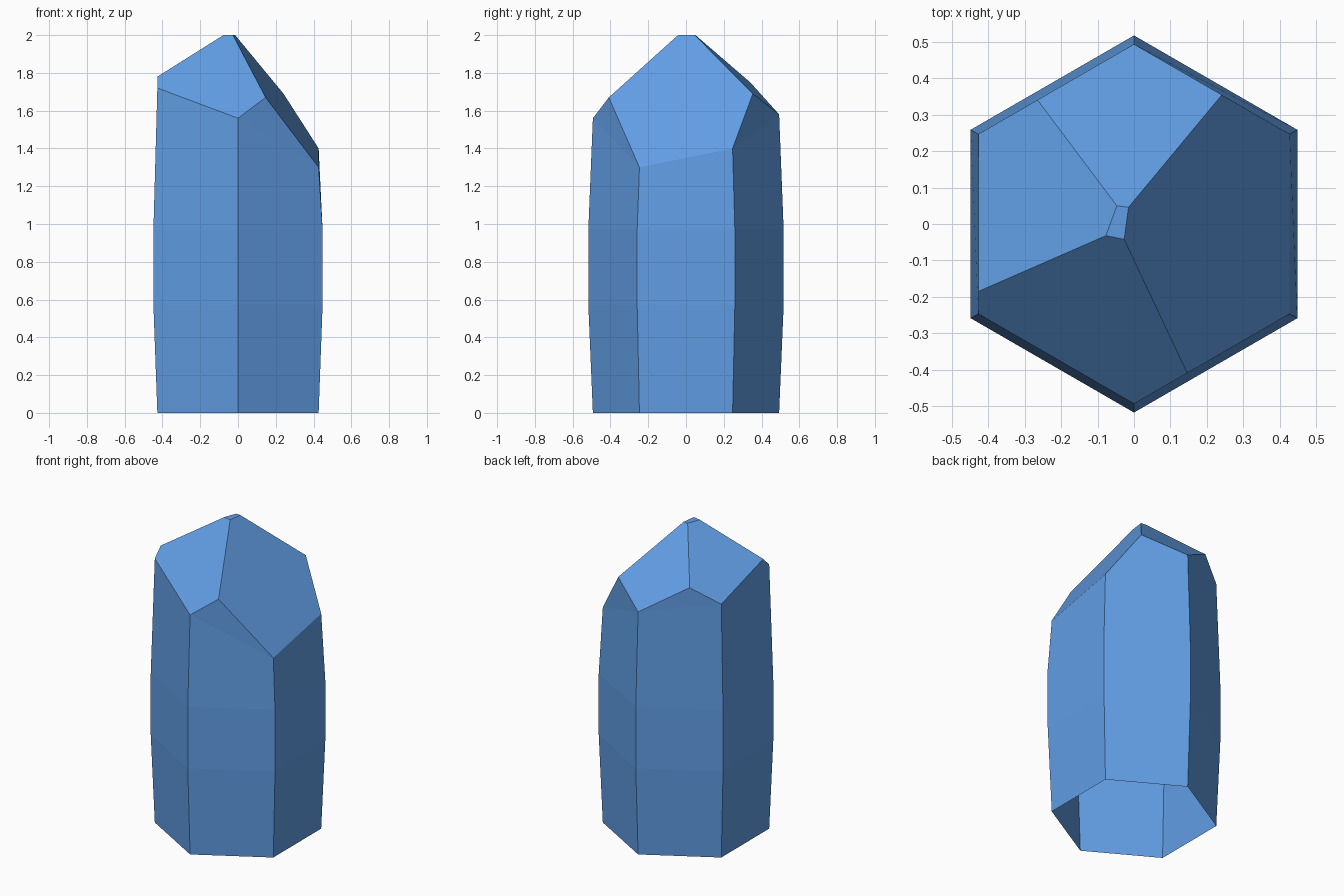
import bpy
import bmesh
from math import radians, cos, sin
from mathutils import Vector

SIDES = 6
END_RADIUS = 0.493
BELLY_RADIUS = 0.517

cube = bpy.data.objects.get("Cube")
if cube:
    bpy.data.objects.remove(cube, do_unlink=True)


def corner(index, radius, z):
    """Corner of the hexagonal section, counted from the front."""
    angle = radians(-90 + 360 / SIDES * index)
    return Vector((radius * cos(angle), radius * sin(angle), z))


def on_rim(position, z):
    """Point on the upper rim; fractions lie between two corners."""
    start = int(position)
    a = corner(start, END_RADIUS, z)
    b = corner(start + 1, END_RADIUS, z)
    return a.lerp(b, position - start)


bm = bmesh.new()

# Barrel sections, open at the foot
sections = [(END_RADIUS, 0), (BELLY_RADIUS, 0.57), (BELLY_RADIUS, 0.97)]
rings = [[bm.verts.new(corner(i, r, z)) for i in range(SIDES)]
         for r, z in sections]

# Rim of the cut tip: six corners, and four peaks between them
corner_heights = [1.56, 1.30, 1.40, 1.58, 1.65, 1.72]
peaks = [(0.342, 1.67), (2.436, 1.69), (3.62, 1.75), (4.875, 1.78)]
rim_points = sorted(list(enumerate(corner_heights)) + peaks)
rim = {pos: bm.verts.new(on_rim(pos, z)) for pos, z in rim_points}
order = list(rim)
rings.append([rim[i] for i in range(SIDES)])

# Side walls
for low, high in zip(rings, rings[1:]):
    for i in range(SIDES):
        j = (i + 1) % SIDES
        bm.faces.new((low[i], low[j], high[j], high[i]))

# Gable triangles under the peaks
for pos, _ in peaks:
    i = int(pos)
    bm.faces.new((rim[i], rim[(i + 1) % SIDES], rim[pos]))

# Small flat tip and the four sloping facets
tip_points = [(-0.027, -0.042), (-0.015, 0.046), (-0.047, 0.05), (-0.077, -0.032)]
tip = [bm.verts.new((x, y, 2)) for x, y in tip_points]
bm.faces.new(tip)
for k in range(len(peaks)):
    n = (k + 1) % len(peaks)
    start = order.index(peaks[k][0])
    end = order.index(peaks[n][0])
    count = (end - start) % len(order) + 1
    edge = [rim[order[(start + s) % len(order)]] for s in range(count)]
    bm.faces.new(edge + [tip[n], tip[k]])

mesh = bpy.data.meshes.new("crystal")
bm.to_mesh(mesh)
bm.free()
crystal = bpy.data.objects.new("crystal", mesh)
bpy.context.collection.objects.link(crystal)

# Blue crystal colour
blue = bpy.data.materials.new("crystal blue")
blue.use_nodes = True
colour = (0.12, 0.34, 0.78, 1)
blue.diffuse_color = colour
blue.node_tree.nodes["Principled BSDF"].inputs["Base Color"].default_value = colour
mesh.materials.append(blue)
